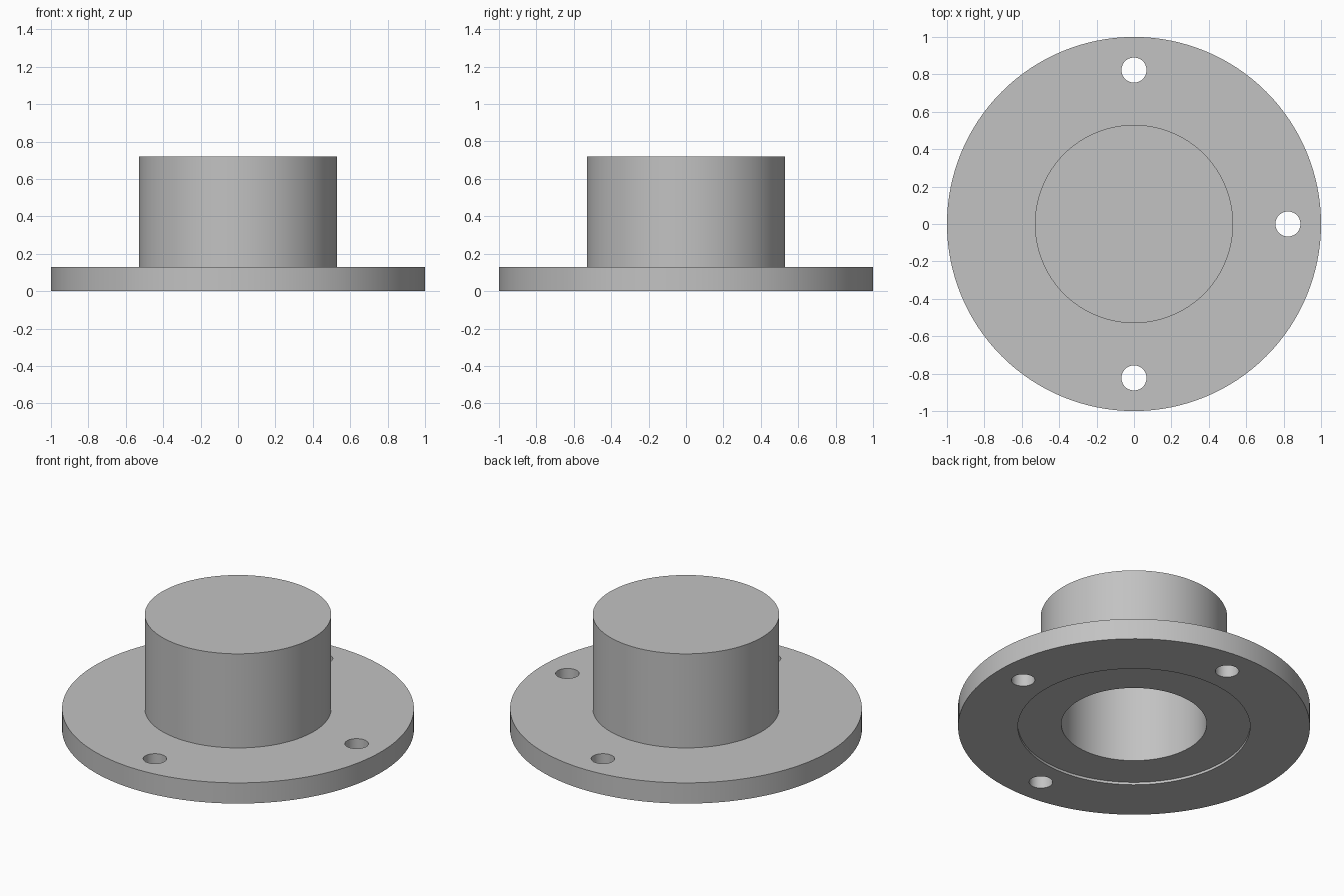
import bpy
import bmesh
import math
from mathutils import Matrix, Vector

cube = bpy.data.objects.get("Cube")
if cube:
    bpy.data.objects.remove(cube, do_unlink=True)

SEGMENTS = 128
FLANGE_R, FLANGE_H = 1.0, 0.13
HUB_R, HUB_H = 0.53, 0.72
RECESS_R, RECESS_H = 0.66, 0.016
BORE_R, BORE_H = 0.413, 0.6
BOLT_R, BOLT_CIRCLE = 0.067, 0.823

grey = bpy.data.materials.new("machined grey")
grey.use_nodes = True
grey.diffuse_color = (0.54, 0.54, 0.54, 1)
grey.node_tree.nodes["Principled BSDF"].inputs["Base Color"].default_value = grey.diffuse_color


def add_object(name, bm):
    bmesh.ops.recalc_face_normals(bm, faces=bm.faces)
    mesh = bpy.data.meshes.new(name)
    bm.to_mesh(mesh)
    bm.free()
    mesh.materials.append(grey)
    obj = bpy.data.objects.new(name, mesh)
    bpy.context.collection.objects.link(obj)
    return obj


def lathe(name, profile):
    """Revolve an (r, z) profile that starts and ends on the axis."""
    bm = bmesh.new()
    verts = [bm.verts.new((r, 0, z)) for r, z in profile]
    edges = [bm.edges.new(pair) for pair in zip(verts, verts[1:])]
    bmesh.ops.spin(bm, geom=verts + edges, cent=(0, 0, 0), axis=(0, 0, 1),
                   angle=math.tau, steps=SEGMENTS, use_merge=True)
    bmesh.ops.remove_doubles(bm, verts=bm.verts, dist=1e-5)
    # Merge the flat discs into single faces
    bmesh.ops.dissolve_limit(bm, angle_limit=0.001, verts=bm.verts, edges=bm.edges)
    return add_object(name, bm)


# Flange with a closed hub, blind bore and shallow recess underneath
body = lathe("flanged_hub", [
    (0, HUB_H), (HUB_R, HUB_H), (HUB_R, FLANGE_H),
    (FLANGE_R, FLANGE_H), (FLANGE_R, 0),
    (RECESS_R, 0), (RECESS_R, RECESS_H),
    (BORE_R, RECESS_H), (BORE_R, BORE_H), (0, BORE_H),
])

# Three bolt holes: front, left and back
bm = bmesh.new()
for degrees in (-90, 0, 90):
    spot = Matrix.Rotation(math.radians(degrees), 4, "Z") @ Vector((BOLT_CIRCLE, 0, FLANGE_H / 2))
    bmesh.ops.create_cone(bm, cap_ends=True, segments=48, radius1=BOLT_R, radius2=BOLT_R,
                          depth=FLANGE_H * 2, matrix=Matrix.Translation(spot))
cutter = add_object("bolt_hole_cutter", bm)
cutter.hide_render = True

cut = body.modifiers.new("bolt holes", "BOOLEAN")
cut.operation = "DIFFERENCE"
cut.solver = "EXACT"
cut.object = cutter

bpy.ops.object.select_all(action="DESELECT")
body.select_set(True)
bpy.context.view_layer.objects.active = body
bpy.ops.object.modifier_apply(modifier=cut.name)
bpy.data.objects.remove(cutter, do_unlink=True)

# Round walls smooth, rims sharp
bpy.ops.object.shade_smooth_by_angle(angle=math.radians(30))
